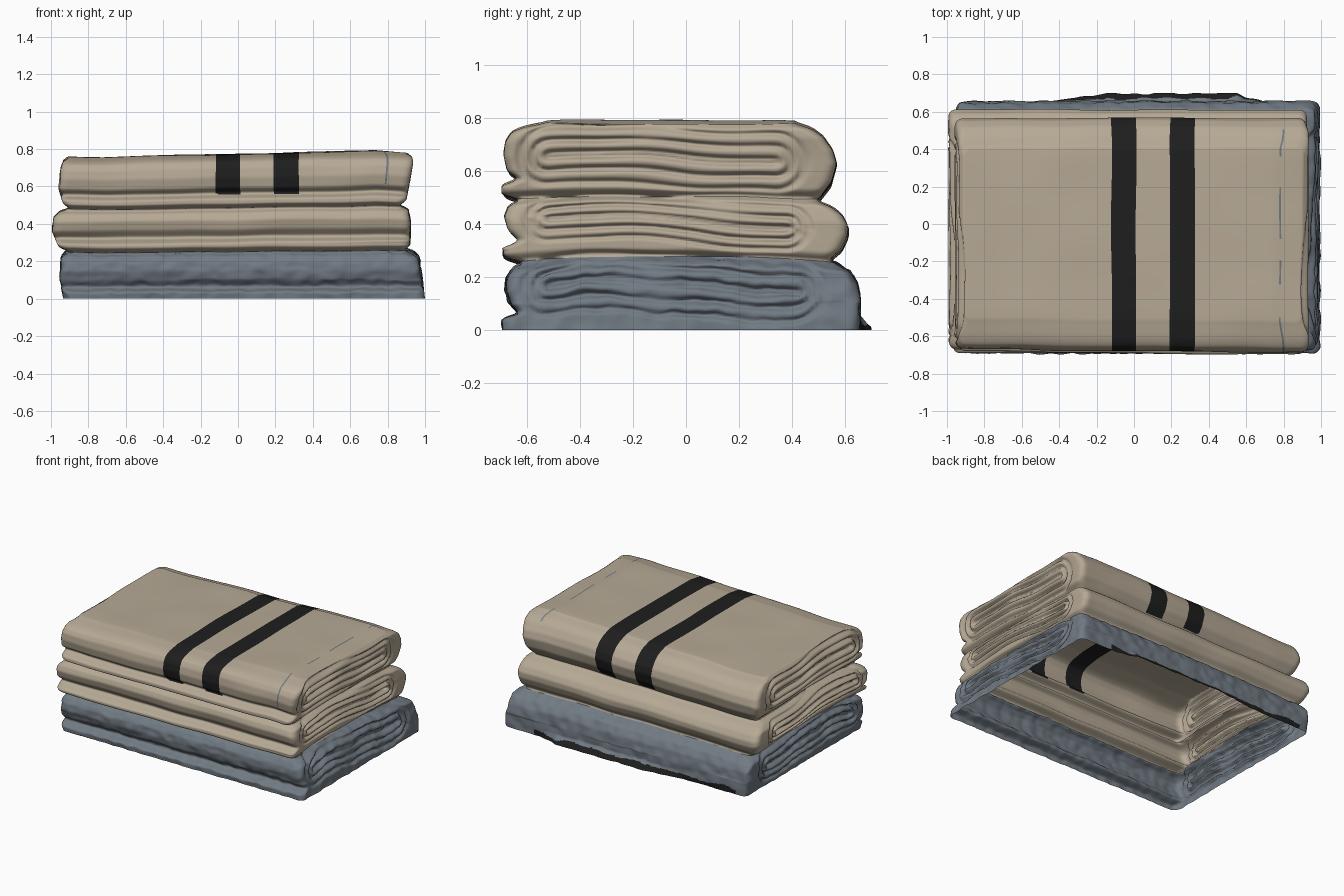
import bpy, bmesh, math
from mathutils import Vector, noise

if "Cube" in bpy.data.objects:
    bpy.data.objects.remove(bpy.data.objects["Cube"])

# Colours
def material(name, rgb):
    m = bpy.data.materials.new(name)
    m.diffuse_color = (*rgb, 1)
    m.use_nodes = True
    m.node_tree.nodes["Principled BSDF"].inputs["Base Color"].default_value = m.diffuse_color
    return m

BEIGE, GREY, BLACK = 0, 1, 2
mats = [material("beige cloth", (0.47, 0.40, 0.303)),
        material("blue grey cloth", (0.165, 0.195, 0.228)),
        material("black stripe", (0.013, 0.013, 0.013))]

# Outline of the stack on each side: (height, offset)
FRONT = [(0, -.69), (.04, -.695), (.055, -.64), (.07, -.635), (.10, -.665), (.15, -.68), (.2, -.675),
         (.235, -.65), (.25, -.61), (.26, -.65), (.275, -.69), (.305, -.69), (.32, -.64),
         (.333, -.625), (.37, -.665), (.42, -.68), (.46, -.665), (.483, -.62), (.492, -.65),
         (.505, -.69), (.54, -.69), (.555, -.645), (.568, -.63), (.595, -.668), (.65, -.68),
         (.70, -.672), (.735, -.65), (.757, -.60), (.772, -.5)]
BACK = [(0, .655), (.03, .655), (.1, .655), (.17, .645), (.22, .615), (.255, .55), (.27, .55),
        (.3, .585), (.35, .61), (.39, .612), (.43, .59), (.46, .55), (.482, .49), (.5, .51),
        (.55, .548), (.62, .568), (.67, .556), (.72, .52), (.75, .475), (.772, .40)]
LEFT = [(0, -.93), (.1, -.95), (.22, -.945), (.253, -.90), (.28, -.96), (.36, -.995), (.44, -.985),
        (.475, -.95), (.49, -.90), (.52, -.935), (.6, -.96), (.7, -.95), (.755, -.935), (.772, -.91)]
RIGHT = [(0, .995), (.1, .985), (.22, .965), (.255, .89), (.28, .92), (.4, .925), (.47, .91),
         (.49, .86), (.52, .9), (.6, .915), (.72, .935), (.755, .93), (.772, .90)]

def lookup(table, z):
    # averaged over a small window so the folds are soft
    total = 0
    for dz in (-.006, 0, .006):
        q = min(max(z + dz, 0), .772)
        for (z0, a), (z1, b) in zip(table, table[1:]):
            if q <= z1:
                total += a + (b - a) * (q - z0) / (z1 - z0)
                break
    return total / 3

# Column positions, with extra columns on the stripe edges
def spans(pairs):
    return [(a / .92, b / .92) for a, b in pairs]

STRIPES = spans([(-.12, .012), (.192, .325)])
HEM = spans([(.786, .796)])[0]
edges = [u for pair in STRIPES + [HEM] for u in pair]
US = [-1 + 2 * i / 120 for i in range(121)]
US = sorted([u for u in US if all(abs(u - e) > .006 for e in edges)] + edges)
VS = [-1 + 2 * i / 80 for i in range(81)]

def fold_groove(y, z):
    # nested layers seen on the ends of each folded towel
    depth = 0
    for zc, h, back in ((.15, .12, .50), (.39, .10, .46), (.64, .13, .42)):
        dy = max(-.52 - y, 0, y - back + .08)
        wob = .02 * noise.noise(Vector((y * 3, z * 3, zc * 9)))
        q = math.hypot(dy, z - zc + .012 * math.sin(5 * y) + wob) / h
        if q < 1:
            vary = 1 + .9 * noise.noise(Vector((y * 4, z * 8, 3)))
            depth = max(depth, .027 * vary * math.sin(math.pi * (q * 2.6 + .35)) ** 4 * (1 - q ** 6))
    return depth

def place(u, v, z, ext):
    f, b, l, r = ext
    x = u * .92 + (max(abs(u) - .7, 0) / .3) * ((r - .92) if u > 0 else (l + .92))
    f -= .010 * x * (z > .3)
    y = (f + b) / 2 + v * (b - f) / 2
    # rounded plan corners
    rad = .04
    ix = min(max(x, l + rad), r - rad)
    iy = min(max(y, f + rad), b - rad)
    dx, dy = x - ix, y - iy
    if dx and dy:
        k = max(abs(dx), abs(dy)) / math.hypot(dx, dy)
        x, y = ix + dx * k, iy + dy * k
    # layered ends
    if abs(u) == 1:
        x -= u * fold_groove(y, z)
    # gentle sag and crumple
    w = z / .772
    zz = z + w * (.024 * x - .018 * max(0, x - .74) / .2 + .008 * max(0, -.72 - x) / .2 - .001)
    if z < .55:
        zz += .025 * (1 - v * v) * math.sin(math.pi * z / .55)
    n = noise.noise_vector(Vector((x, y, z * 2)) * 3)
    p = Vector((x, y, zz)) + n * .007 * (w if z < .1 else 1)
    if z < .25:
        p += noise.noise_vector(Vector((x, y, z)) * 17) * .008
    # skirt of the bottom towel spreading at the back
    if v == 1 and z < .05 and -.45 < x < .7:
        rise = min(1, (x + .45) / .3, (.7 - x) / .15)
        p.y += (.05 - z) / .05 * .045 * rise * (1 + .4 * noise.noise(Vector((x * 9, 0, 4))))
    p.x = min(max(p.x, -1), 1)
    p.y = min(max(p.y, -.7), .7)
    p.z = max(p.z, 0) if z > 0 else 0
    return p

def colour(c, u, base, top):
    if base == GREY:
        edge = .032 + .02 * noise.noise(Vector((c.x * 6, 1, 2)))
        return BLACK if c.y > .6 and c.z < edge and -.85 < c.x < .75 else GREY
    if top and c.z > (.56 if c.y < 0 else .5):
        if any(a < u < b for a, b in STRIPES):
            return BLACK
        # broken hem line
        if HEM[0] < u < HEM[1] and c.z > .61 and (
                .36 < c.y < .5 or -.08 < c.y < .2 or -.33 < c.y < -.2 or c.y < -.5):
            return GREY
    return BEIGE

def towel(name, z0, z1, base, top=False):
    bm = bmesh.new()
    column = {}

    def vert(i, j, z, ext, lift=0):
        p = place(US[i], VS[j], z, ext)
        p.z += lift
        bv = bm.verts.new(p)
        column[bv] = US[i]
        return bv

    n = round((z1 - z0) / .006)
    levels = [z0 + (z1 - z0) * i / n for i in range(n + 1)]
    if top:
        levels = levels[:-1] + [.768, .77, .772]
    nu, nv = len(US) - 1, len(VS) - 1
    rim = ([(i, 0) for i in range(nu)] + [(nu, j) for j in range(nv)]
           + [(i, nv) for i in range(nu, 0, -1)] + [(0, j) for j in range(nv, 0, -1)])
    prev = None
    for z in levels:
        ext = [lookup(t, z) for t in (FRONT, BACK, LEFT, RIGHT)]
        ring = [vert(i, j, z, ext) for i, j in rim]
        if prev:
            for k in range(len(rim)):
                m = (k + 1) % len(rim)
                bm.faces.new((prev[k], prev[m], ring[m], ring[k]))
        prev = ring
    if top:
        # closed upper face
        grid = dict(zip(rim, prev))
        for i in range(nu + 1):
            for j in range(nv + 1):
                if (i, j) not in grid:
                    lift = .004 * (1 - VS[j] ** 8) * (1 - US[i] ** 8)
                    grid[i, j] = vert(i, j, levels[-1], ext, lift)
        for i in range(nu):
            for j in range(nv):
                bm.faces.new((grid[i, j], grid[i + 1, j], grid[i + 1, j + 1], grid[i, j + 1]))
    for f in bm.faces:
        f.smooth = True
        u = sum(column[q] for q in f.verts) / len(f.verts)
        f.material_index = colour(f.calc_center_median(), u, base, top)
    me = bpy.data.meshes.new(name)
    bm.to_mesh(me)
    bm.free()
    for m in mats:
        me.materials.append(m)
    bpy.context.collection.objects.link(bpy.data.objects.new(name, me))

# The stack, open underneath
towel("bottom_towel", 0, .255, GREY)
towel("middle_towel", .255, .488, BEIGE)
towel("top_towel", .488, .772, BEIGE, top=True)
